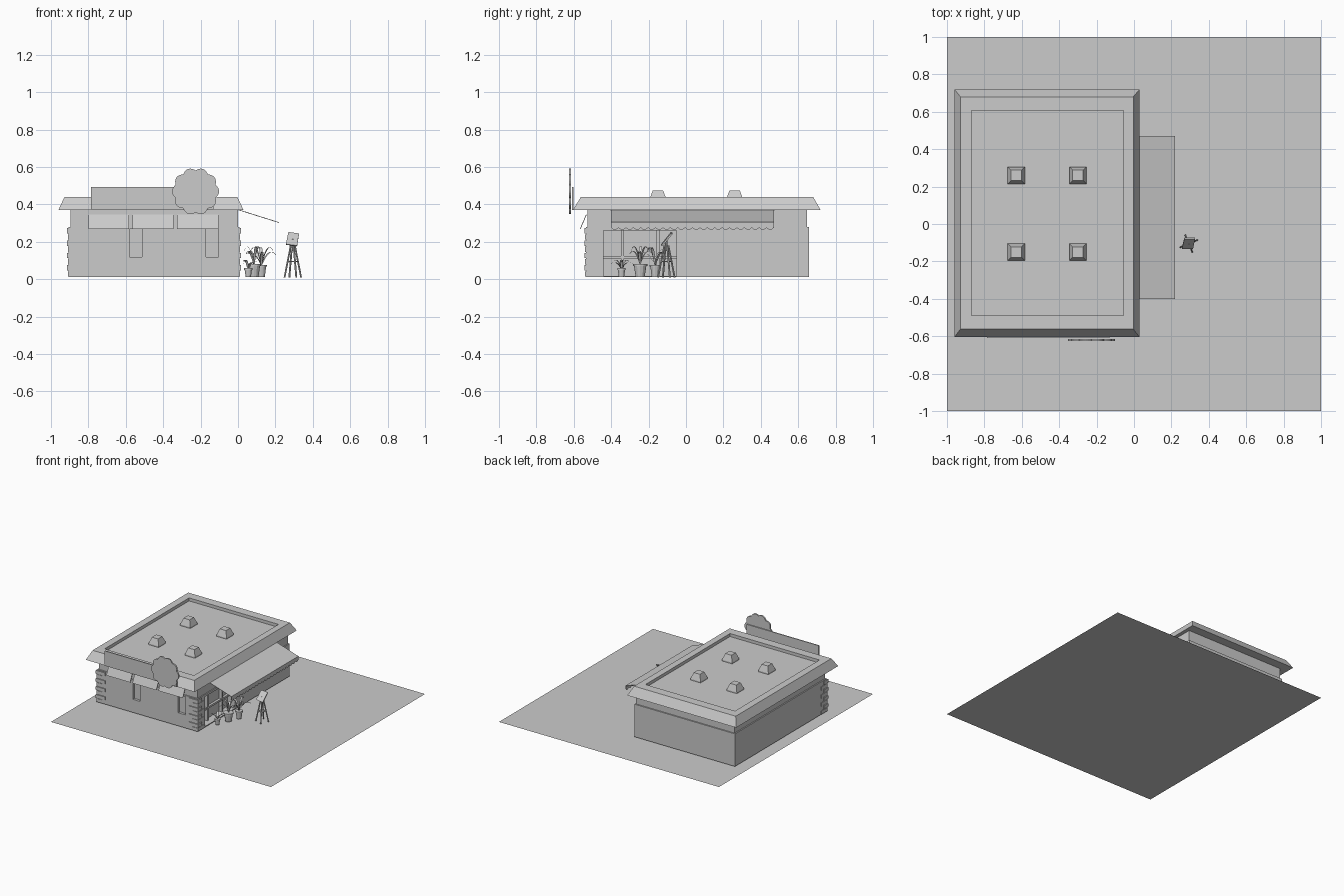
import bpy, bmesh, math
from mathutils import Vector

if "Cube" in bpy.data.objects:
    bpy.data.objects.remove(bpy.data.objects["Cube"])

GREY = bpy.data.materials.new("plain grey")
GREY.use_nodes = True
GREY.diffuse_color = (0.6, 0.6, 0.6, 1)
GREY.node_tree.nodes["Principled BSDF"].inputs["Base Color"].default_value = (0.6, 0.6, 0.6, 1)


def finish(name, bm):
    bmesh.ops.recalc_face_normals(bm, faces=bm.faces)
    mesh = bpy.data.meshes.new(name)
    bm.to_mesh(mesh)
    bm.free()
    mesh.materials.append(GREY)
    ob = bpy.data.objects.new(name, mesh)
    bpy.context.collection.objects.link(ob)
    return ob


def rings(name, rects):
    """Closed solid through a stack of rectangles (x0, x1, y0, y1, z)."""
    bm = bmesh.new()
    loops = [[bm.verts.new(p) for p in ((a, c, z), (b, c, z), (b, d, z), (a, d, z))]
             for a, b, c, d, z in rects]
    for lo, hi in zip(loops, loops[1:]):
        for i in range(4):
            j = (i + 1) % 4
            bm.faces.new((lo[i], lo[j], hi[j], hi[i]))
    bm.faces.new(loops[0])
    bm.faces.new(loops[-1])
    return finish(name, bm)


def box(name, x0, x1, y0, y1, z0, z1):
    return rings(name, [(x0, x1, y0, y1, z0), (x0, x1, y0, y1, z1)])


def plate(name, points, thickness):
    """Flat outline pushed out along a vector."""
    bm = bmesh.new()
    face = bm.faces.new([bm.verts.new(p) for p in points])
    out = bmesh.ops.extrude_face_region(bm, geom=[face])["geom"]
    bmesh.ops.translate(bm, vec=thickness, verts=[v for v in out if isinstance(v, bmesh.types.BMVert)])
    return finish(name, bm)


def rod(name, a, b, r):
    a, b = Vector(a), Vector(b)
    bm = bmesh.new()
    bmesh.ops.create_cone(bm, cap_ends=True, segments=6, radius1=r, radius2=r, depth=(b - a).length)
    ob = finish(name, bm)
    ob.rotation_euler = (b - a).to_track_quat("Z", "Y").to_euler()
    ob.location = (a + b) / 2
    return ob


# Ground sheet
bm = bmesh.new()
bmesh.ops.create_grid(bm, x_segments=1, y_segments=1, size=1)
finish("ground", bm)

# Walls with a small ledge
FLOOR, LEDGE, EAVE = 0.012, 0.28, 0.37
walls = rings("walls", [(-0.905, 0.008, -0.535, 0.657, FLOOR), (-0.905, 0.008, -0.535, 0.657, LEDGE),
                        (-0.895, 0, -0.527, 0.647, LEDGE), (-0.895, 0, -0.527, 0.647, EAVE)])


def cut(*bounds):
    cutter = box("opening_cutter", *bounds)
    cutter.hide_render = True
    cutter.hide_set(True)
    mod = walls.modifiers.new("opening", "BOOLEAN")
    mod.operation, mod.object, mod.solver = "DIFFERENCE", cutter, "EXACT"


# Side entrance and front window recesses
cut(-0.06, 0.05, -0.44, -0.05, FLOOR + 0.006, 0.262)
for x in (-0.58, -0.17):
    cut(x, x + 0.066, -0.6, -0.515, 0.12, 0.27)

# Entrance door leaves and posts
for y in (-0.34, -0.15):
    box("door_post", -0.06, -0.035, y - 0.008, y + 0.008, FLOOR, 0.262)
box("door_rail", -0.06, -0.04, -0.44, -0.05, 0.11, 0.125)

# Corner stones on both front corners
for i in range(8):
    z = FLOOR + 0.002 + i * 0.033
    w, d = (0.075, 0.045) if i % 2 else (0.045, 0.075)
    out = 0.008 if i % 2 else 0.004
    box("left_corner_stone", 0.008 - w, 0.008 + out, -0.535 - out, -0.535 + d, z, z + 0.028)
    box("right_corner_stone", -0.905 - out, -0.905 + w, -0.535 - out, -0.535 + d, z, z + 0.028)

# Flared roof with recessed deck
rings("roof", [(-0.96, 0.03, -0.605, 0.72, EAVE), (-0.928, -0.004, -0.562, 0.68, 0.44),
               (-0.87, -0.057, -0.49, 0.607, 0.44), (-0.87, -0.057, -0.49, 0.607, 0.415)])

# Roof skylights
for x in (-0.63, -0.3):
    for y in (-0.15, 0.26):
        rings("skylight", [(x - s, x + s, y - s, y + s, z)
                           for s, z in ((0.046, 0.412), (0.046, 0.425), (0.028, 0.474))])

# Sign board and scalloped disc
box("sign_board", -0.785, -0.13, -0.61, -0.602, EAVE, 0.492)
disc = []
for i in range(80):
    a = math.tau * i / 80
    r = 0.112 + 0.014 * abs(math.cos(a * 5))
    disc.append((-0.227 + r * math.cos(a), -0.626, 0.47 + r * math.sin(a)))
plate("scalloped_sign", disc, (0, 0.012, 0))

# Three small front awnings
for x0, x1 in ((-0.80, -0.583), (-0.563, -0.345), (-0.327, -0.105)):
    plate("front_awning", [(x0, -0.535, 0.345), (x1, -0.535, 0.345),
                           (x1, -0.567, 0.27), (x0, -0.567, 0.27)], (0, 0.004, 0))

# Large side awning with scalloped valance
Y0, Y1 = -0.4, 0.47
plate("side_awning", [(0, Y0, 0.374), (0, Y1, 0.374), (0.22, Y1, 0.305), (0.22, Y0, 0.305)],
      (0, 0, -0.004))
edge = [(0.22, Y1, 0.305), (0.22, Y0, 0.305)]
COUNT = 22
for i in range(COUNT * 6 + 1):
    t = i / 6
    edge.append((0.22, Y0 + (Y1 - Y0) * t / COUNT, 0.276 - 0.012 * abs(math.sin(math.pi * t))))
plate("awning_valance", edge, (-0.002, 0, 0))


def leaf(base, angle, reach, height, width):
    """Arching tapered strip."""
    bm = bmesh.new()
    way = Vector((math.cos(angle), math.sin(angle), 0))
    side = Vector((-way.y, way.x, 0))
    previous = None
    for i in range(9):
        t = i / 8
        mid = Vector(base) + way * reach * t + Vector((0, 0, height * (2.6 * t - 1.9 * t * t)))
        w = width * math.sin(math.pi * (0.12 + 0.85 * t))
        pair = [bm.verts.new(mid - side * w), bm.verts.new(mid + side * w)]
        if previous:
            bm.faces.new((previous[0], previous[1], pair[1], pair[0]))
        previous = pair
    finish("leaf", bm)


# Potted plants: x, y, pot radius, pot height, leaf reach, leaf height
for x, y, r, h, reach, height in ((0.055, -0.345, 0.02, 0.042, 0.065, 0.055),
                                  (0.085, -0.245, 0.034, 0.065, 0.07, 0.11),
                                  (0.125, -0.165, 0.026, 0.06, 0.095, 0.11)):
    bm = bmesh.new()
    bmesh.ops.create_cone(bm, cap_ends=True, segments=12, radius1=r * 0.7, radius2=r, depth=h)
    finish("pot", bm).location = (x, y, FLOOR + h / 2)
    bm = bmesh.new()
    bmesh.ops.create_cone(bm, cap_ends=True, segments=12, radius1=r * 1.12, radius2=r * 1.12, depth=0.01)
    finish("pot_rim", bm).location = (x, y, FLOOR + h)
    for k in range(6):
        leaf((x, y, FLOOR + h), math.tau * k / 6 + y * 9, reach * (1 - 0.25 * (k % 2)),
             height * (0.75 + 0.25 * (k % 2)), 0.008)

# Menu stand: splayed legs, braces and tilted board
sx, sy = 0.293, -0.105
feet = [math.tau * k / 4 + 0.4 for k in range(4)]


def leg_point(a, t):
    r = 0.048 - 0.036 * t
    return (sx + r * math.cos(a), sy + r * math.sin(a), 0.01 + 0.17 * t)


for a, b in zip(feet, feet[1:] + feet[:1]):
    rod("stand_leg", leg_point(a, 0), leg_point(a, 1), 0.005)
    rod("stand_brace", leg_point(a, 0.5), leg_point(b, 0.5), 0.003)
rod("stand_post", (sx, sy, 0.15), (sx, sy, 0.215), 0.006)
plate("menu_board", [(sx - 0.037, sy - 0.028, 0.188), (sx + 0.023, sy - 0.028, 0.18),
                     (sx + 0.033, sy + 0.024, 0.245), (sx - 0.024, sy + 0.024, 0.253)], (0, 0.008, -0.004))
